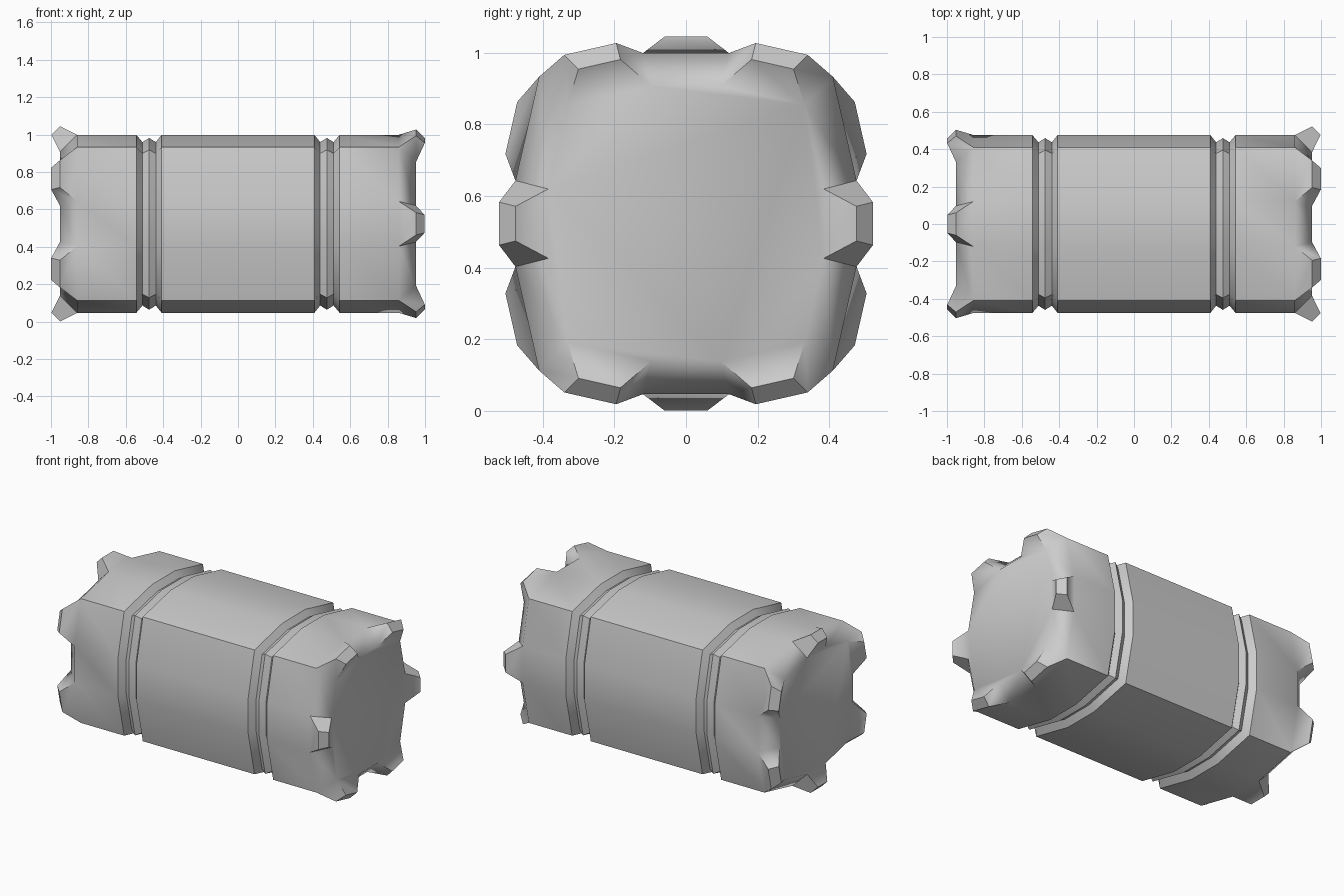
import bpy, bmesh, math
from mathutils import Vector

if "Cube" in bpy.data.objects:
    bpy.data.objects.remove(bpy.data.objects["Cube"])

MID_Z = 0.523

# Rounded-square cross-section: three facets per side, as (y, z)
side = [(0.476, -0.12), (0.476, 0.12), (0.41, 0.41)]
section = []
for k in range(4):
    c, s = round(math.cos(k * math.pi / 2)), round(math.sin(k * math.pi / 2))
    section += [(c * y - s * z, s * y + c * z) for y, z in side]

# Lengthwise profile of one half (x, section scale): grooved band, then chamfered end
half = [(0.408, 1), (0.439, 0.918), (0.475, 0.964), (0.511, 0.918),
        (0.544, 1), (0.86, 1), (0.952, 0.807)]
profile = [(-x, s) for x, s in reversed(half)] + half

bm = bmesh.new()
rings = [[bm.verts.new((x, y * s, z * s + MID_Z)) for y, z in section]
         for x, s in profile]
n = len(section)
bands = []
for a, b in zip(rings, rings[1:]):
    bands.append([bm.faces.new((a[i], a[(i + 1) % n], b[(i + 1) % n], b[i]))
                  for i in range(n)])
bm.faces.new(rings[0])
bm.faces.new(list(reversed(rings[-1])))
bmesh.ops.recalc_face_normals(bm, faces=bm.faces)


# Teeth: tapered blocks pulled out of the end chamfers
def pull_teeth(faces):
    for f in bmesh.ops.extrude_discrete_faces(bm, faces=faces)["faces"]:
        f.normal_update()
        centre, push = f.calc_center_median(), f.normal * 0.097
        for v in f.verts:
            v.co = centre + push + (v.co - centre) * 0.5


# Facet i: i % 3 == 0 is the middle of a side; i // 3 rounds to the side number.
# The right end has single teeth at front/back and pairs at top/bottom;
# the left end is the same turned by 90 degrees.
def tooth_faces(band, single_axis):
    chosen = []
    for f in band:
        c = f.calc_center_median() - Vector((0, 0, MID_Z))
        on_single = abs(c[single_axis]) > abs(c[3 - single_axis])
        middle = min(abs(c.y), abs(c.z)) < 0.05
        if on_single == middle:
            chosen.append(f)
    return chosen


pull_teeth(tooth_faces(bands[-1], 1))
pull_teeth(tooth_faces(bands[0], 2))

# Finished barrel, smooth with crisp corners
mesh = bpy.data.meshes.new("toothed_barrel")
bm.to_mesh(mesh)
bm.free()
barrel = bpy.data.objects.new("toothed_barrel", mesh)
bpy.context.collection.objects.link(barrel)
bpy.context.view_layer.objects.active = barrel
barrel.select_set(True)
bpy.ops.object.shade_smooth_by_angle(angle=math.radians(47))
